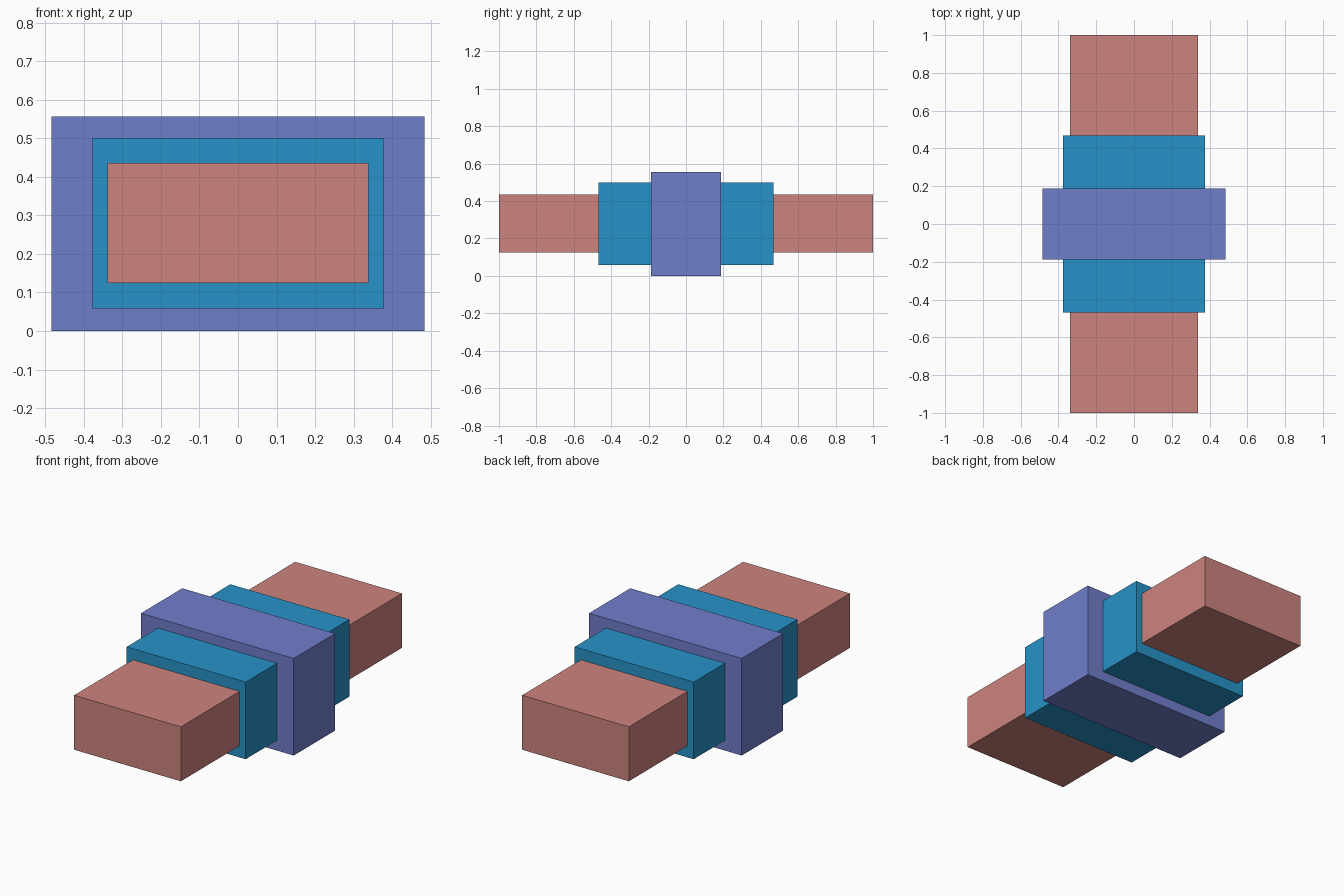
import bpy

if "Cube" in bpy.data.objects:
    bpy.data.objects.remove(bpy.data.objects["Cube"])


def box(name, width, length, z0, z1, colour):
    """Box centred on x and y, spanning z0 to z1."""
    bpy.ops.mesh.primitive_cube_add(size=1, location=(0, 0, (z0 + z1) / 2))
    ob = bpy.context.object
    ob.name = name
    ob.scale = (width, length, z1 - z0)
    bpy.ops.object.transform_apply(location=False, rotation=False, scale=True)
    mat = bpy.data.materials.new(name + "_colour")
    mat.diffuse_color = (*colour, 1)
    mat.use_nodes = True
    mat.node_tree.nodes["Principled BSDF"].inputs["Base Color"].default_value = mat.diffuse_color
    ob.data.materials.append(mat)
    return ob


# Long core bar, showing at both ends
box("core_bar", 0.676, 2.0, 0.124, 0.436, (0.61, 0.23, 0.21))
# Sleeve around the core
box("inner_sleeve", 0.754, 0.938, 0.058, 0.5, (0.02, 0.29, 0.58))
# Widest collar at the middle
box("centre_collar", 0.968, 0.374, 0.0, 0.556, (0.16, 0.21, 0.60))
